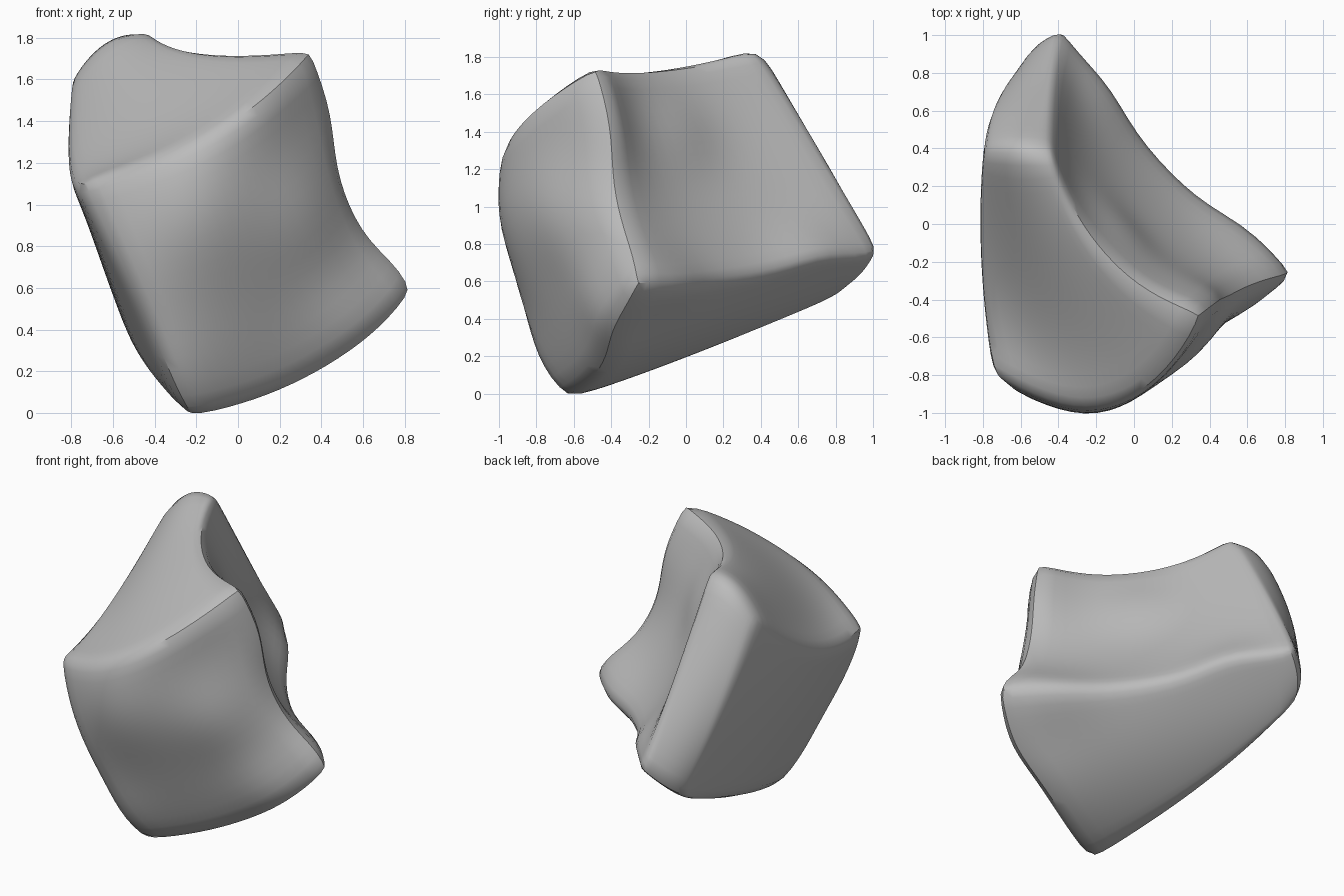
import bpy
import bmesh
import math
from itertools import product
from mathutils import Vector

cube = bpy.data.objects.get("Cube")
if cube:
    bpy.data.objects.remove(cube, do_unlink=True)

# Rock control points: corners, edge middles and face middles of a bent block.
# Letters: L/M/R across, F/M/K front to back, B/M/T bottom to top.
points = {
    # corners
    "LFT": (-.78, -.8, 1.11), "RFT": (.35, -.49, 1.78),
    "LFB": (-.22, -.66, -.06), "RFB": (.86, -.29, .56),
    "LKT": (-.8, .37, 1.62), "RKT": (-.43, .36, 1.83),
    "LKB": (-.57, .82, .53), "RKB": (-.39, 1.04, .74),
    # edge middles
    "MFT": (-.06, -.96, 1.39), "MKT": (-.63, .38, 1.82),
    "LMT": (-.83, -.2, 1.21), "RMT": (-.15, -.17, 1.75),
    "MFB": (.41, -.44, .16), "MKB": (-.52, .95, .61),
    "LMB": (-.46, .1, .22), "RMB": (.15, .34, .63),
    "LFM": (-.5, -.9, .54), "RFM": (.5, -.37, 1.13),
    "LKM": (-.74, .63, 1.11), "RKM": (-.42, .72, 1.27),
    # face middles
    "MFM": (.08, -.79, .75), "MKM": (-.6, .7, 1.21),
    "LMM": (-.67, -.11, .75), "RMM": (-.06, .07, 1.15),
    "MMT": (-.45, -.36, 1.47), "MMB": (-.14, .21, .37),
}

# Soft swellings: centre, push and radius
swellings = [
    ((.44, -.37, 1.49), (.1, .03, 0), .28),     # upper right edge
    ((-.18, -.95, .95), (0, -.07, 0), .35),     # brow of the front
    ((.34, -.63, .95), (.04, -.08, 0), .3),     # front beside the right edge
    ((.55, -.38, .45), (.02, -.07, 0), .25),    # front below the right tip
    ((.78, -.25, .68), (.04, .01, .04), .16),   # top of the right tip
    ((.58, -.1, .6), (.05, .06, 0), .22),       # rim near the right tip
    ((-.16, .7, .7), (.04, .03, .05), .22),     # rim near the back tip
    ((-.02, -.02, 1.42), (.04, .05, .02), .22), # shelf under the crest
    ((-.25, -.75, .12), (-.02, -.04, 0), .25),  # foot
]


def weights(t):
    """Quadratic blend of the low, middle and high control points."""
    return (t * (t - 1) / 2, 1 - t * t, t * (t + 1) / 2)


def bend(co):
    """Map a point on the unit block to the rock surface."""
    result = Vector()
    axes = [zip(names, weights(t)) for names, t in zip(("LMR", "FMK", "BMT"), co)]
    for (a, wa), (b, wb), (c, wc) in product(*axes):
        if a + b + c in points:
            result += Vector(points[a + b + c]) * (wa * wb * wc)
    return result


def swell(co):
    """Add the soft swellings to a surface point."""
    result = co.copy()
    for centre, push, radius in swellings:
        distance = (co - Vector(centre)).length / radius
        result += Vector(push) * math.exp(-distance * distance)
    return result


# Dense block bent onto the control points, with softened edges
bm = bmesh.new()
bmesh.ops.create_cube(bm, size=2)
bmesh.ops.subdivide_edges(bm, edges=bm.edges[:], cuts=19, use_grid_fill=True)
for v in bm.verts:
    v.co = swell(bend(v.co))
for _ in range(5):
    bmesh.ops.smooth_vert(bm, verts=bm.verts[:], factor=0.5,
                          use_axis_x=True, use_axis_y=True, use_axis_z=True)

# Stand the rock on the ground, centred
low = Vector([min(v.co[axis] for v in bm.verts) for axis in range(3)])
high = Vector([max(v.co[axis] for v in bm.verts) for axis in range(3)])
base = (low + high) / 2
base.z = low.z
bmesh.ops.translate(bm, verts=bm.verts[:], vec=-base)

bmesh.ops.recalc_face_normals(bm, faces=bm.faces[:])
mesh = bpy.data.meshes.new("rock")
bm.to_mesh(mesh)
bm.free()
rock = bpy.data.objects.new("rock", mesh)
bpy.context.collection.objects.link(rock)

# Plain grey stone
stone = bpy.data.materials.new("grey_stone")
stone.use_nodes = True
colour = (0.5, 0.5, 0.5, 1)
stone.diffuse_color = colour
stone.node_tree.nodes["Principled BSDF"].inputs["Base Color"].default_value = colour
mesh.materials.append(stone)

bpy.ops.object.select_all(action="DESELECT")
rock.select_set(True)
bpy.context.view_layer.objects.active = rock
bpy.ops.object.shade_smooth_by_angle(angle=math.radians(40))
